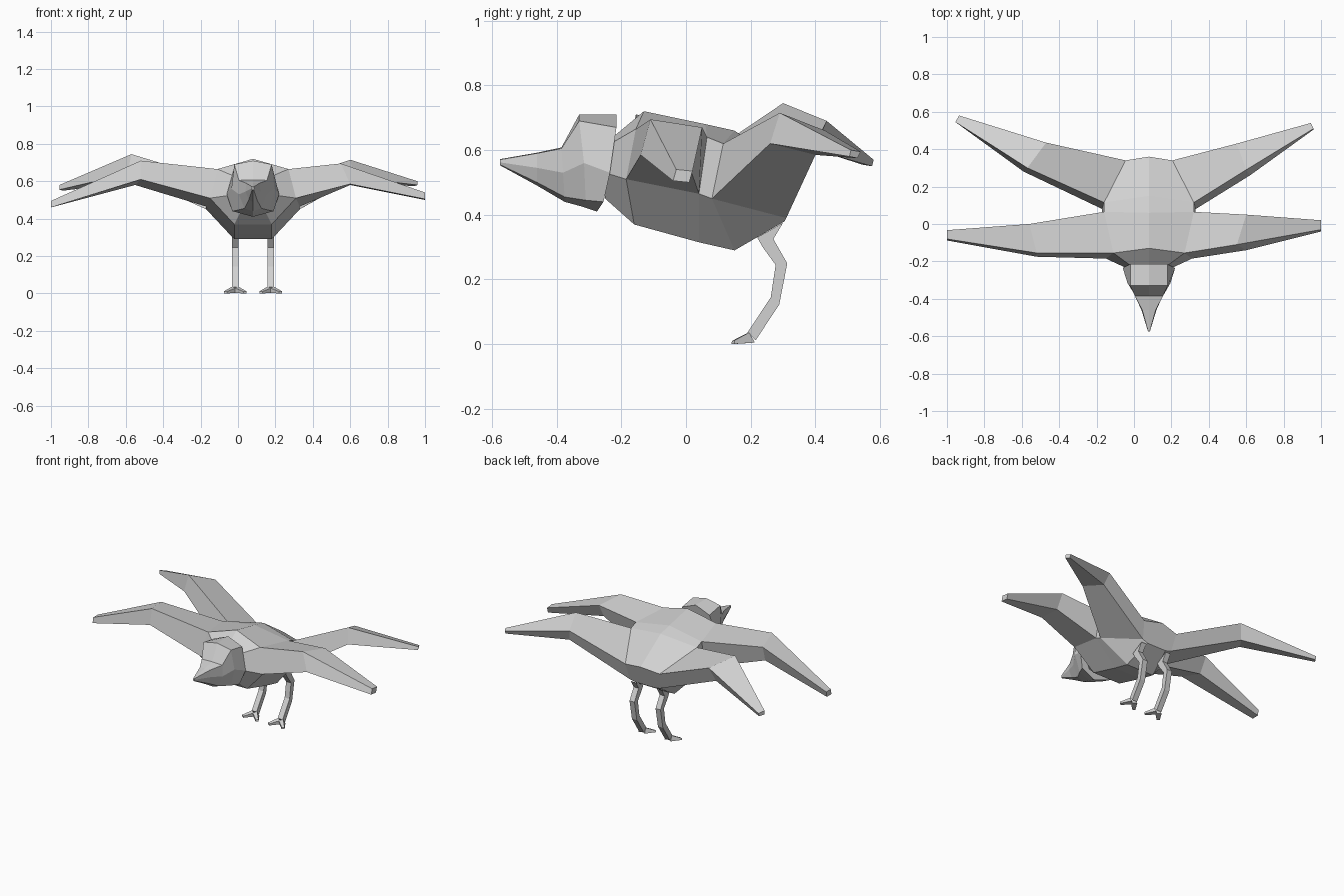
import bpy, bmesh
from mathutils import Vector

cube = bpy.data.objects.get("Cube")
if cube:
    bpy.data.objects.remove(cube)

CX = 0.08  # centre line of the bird

grey = bpy.data.materials.new("pale_grey")
grey.use_nodes = True
colour = (0.64, 0.64, 0.64, 1)
grey.diffuse_color = colour
grey.node_tree.nodes["Principled BSDF"].inputs["Base Color"].default_value = colour


def finish(name, bm):
    bmesh.ops.recalc_face_normals(bm, faces=bm.faces[:])
    mesh = bpy.data.meshes.new(name)
    bm.to_mesh(mesh)
    bm.free()
    mesh.materials.append(grey)
    ob = bpy.data.objects.new(name, mesh)
    bpy.context.collection.objects.link(ob)
    return ob


def full_ring(bm, half):
    """Mirror half a cross-section (offset, y, z) about the centre line."""
    right = [bm.verts.new((CX + x, y, z)) for x, y, z in half]
    left = [bm.verts.new((CX - x, y, z)) for x, y, z in reversed(half) if x > 0]
    return right + left


def bridge(bm, a, b, skip=()):
    n = len(a)
    for i in range(n):
        if i not in skip:
            j = (i + 1) % n
            bm.faces.new((a[i], a[j], b[j], b[i]))


# Body: each section lists top centre, upper side, lower side, belly
body_sections = [
    [(0, -0.25, 0.62), (0.06, -0.25, 0.61), (0.09, -0.25, 0.53), (0.06, -0.25, 0.45)],
    [(0, -0.13, 0.72), (0.19, -0.155, 0.665), (0.23, -0.185, 0.51), (0.10, -0.16, 0.37)],
    [(0, 0.06, 0.68), (0.24, 0.065, 0.64), (0.25, 0.04, 0.465), (0.10, 0.04, 0.315)],
    [(0, 0.15, 0.66), (0.24, 0.115, 0.62), (0.25, 0.08, 0.45), (0.10, 0.15, 0.29)],
    [(0, 0.36, 0.52), (0.125, 0.34, 0.50), (0.11, 0.31, 0.39), (0.07, 0.305, 0.38)],
]
bm = bmesh.new()
rings = [full_ring(bm, s) for s in body_sections]
for k in range(4):
    # leave the side panels open where wings grow out
    bridge(bm, rings[k], rings[k + 1], skip=(1, 5) if k in (1, 3) else ())
bm.faces.new(rings[0])
bm.faces.new(rings[-1])

# Wings: elbow and tip quads as front upper, front lower, rear lower, rear upper
wings = [
    (1, 1, [(0.55, -0.11, 0.695), (0.60, -0.14, 0.585), (0.60, 0.00, 0.58), (0.60, 0.05, 0.67)],
           [(1, -0.03, 0.54), (1, -0.04, 0.505), (1, 0.01, 0.50), (1, 0.02, 0.535)]),
    (1, -1, [(-0.52, -0.155, 0.71), (-0.52, -0.175, 0.61), (-0.55, -0.04, 0.58), (-0.56, 0.0, 0.685)],
            [(-1, -0.08, 0.495), (-1, -0.088, 0.46), (-1, -0.04, 0.46), (-1, -0.033, 0.495)]),
    (3, 1, [(0.60, 0.29, 0.715), (0.62, 0.26, 0.62), (0.57, 0.40, 0.585), (0.55, 0.43, 0.66)],
           [(0.96, 0.51, 0.60), (0.96, 0.505, 0.58), (0.945, 0.53, 0.575), (0.945, 0.54, 0.595)]),
    (3, -1, [(-0.57, 0.30, 0.745), (-0.59, 0.28, 0.64), (-0.50, 0.40, 0.60), (-0.47, 0.435, 0.69)],
            [(-0.955, 0.545, 0.58), (-0.955, 0.545, 0.555), (-0.935, 0.575, 0.55), (-0.935, 0.58, 0.57)]),
]
for k, side, elbow, tip in wings:
    up, low = (1, 2) if side > 0 else (6, 5)
    root = [rings[k][up], rings[k][low], rings[k + 1][low], rings[k + 1][up]]
    elbow = [bm.verts.new(p) for p in elbow]
    tip = [bm.verts.new(p) for p in tip]
    bridge(bm, root, elbow)
    bridge(bm, elbow, tip)
    bm.faces.new(tip)
finish("body_and_wings", bm)

# Head and beak: top centre, top corner, cheek, jaw, chin
head_sections = [
    [(0, -0.575, 0.572), (0.004, -0.575, 0.570), (0.005, -0.575, 0.562), (0.004, -0.575, 0.555), (0, -0.575, 0.553)],
    [(0, -0.46, 0.592), (0.036, -0.46, 0.59), (0.04, -0.46, 0.545), (0.022, -0.46, 0.50), (0, -0.46, 0.49)],
    [(0, -0.385, 0.608), (0.075, -0.385, 0.605), (0.075, -0.38, 0.53), (0.045, -0.375, 0.455), (0, -0.375, 0.44)],
    [(0, -0.33, 0.71), (0.10, -0.33, 0.69), (0.115, -0.315, 0.56), (0.085, -0.31, 0.445), (0, -0.32, 0.425)],
    [(0, -0.215, 0.71), (0.10, -0.215, 0.67), (0.14, -0.235, 0.53), (0.11, -0.255, 0.44), (0, -0.275, 0.41)],
]
bm = bmesh.new()
rings = [full_ring(bm, s) for s in head_sections]
for a, b in zip(rings, rings[1:]):
    bridge(bm, a, b)
bm.faces.new(rings[0])
bm.faces.new(rings[-1])
finish("head_and_beak", bm)

# Legs: pairs of front and back (y, z) points from hip to ankle
leg_path = [((0.22, 0.33), (0.30, 0.375)), ((0.237, 0.30), (0.27, 0.325)),
            ((0.277, 0.245), (0.313, 0.25)), ((0.262, 0.145), (0.288, 0.122)),
            ((0.19, 0.036), (0.215, 0.012))]
W = 0.018
for side, name in ((1, "left"), (-1, "right")):
    x = CX + side * 0.095
    bm = bmesh.new()
    rings = []
    for f, b in leg_path:
        rings.append([bm.verts.new((x + dx, *p)) for dx, p in ((-W, f), (W, f), (W, b), (-W, b))])
    for a, b in zip(rings, rings[1:]):
        bridge(bm, a, b)
    bm.faces.new(rings[0])
    bm.faces.new(rings[-1])
    finish(name + "_leg", bm)

    # Two splayed wedge toes
    bm = bmesh.new()
    for t in (-1, 1):
        base = [bm.verts.new((x + t * dx, y, z)) for dx, y, z in
                ((-0.004, 0.18, 0.03), (0.018, 0.195, 0.036), (0.022, 0.213, 0.005), (-0.008, 0.19, 0.004))]
        tip = [bm.verts.new((x + t * dx, y, z)) for dx, y, z in
               ((0.045, 0.142, 0.010), (0.060, 0.150, 0.012), (0.060, 0.150, 0.001), (0.045, 0.140, 0.0))]
        bridge(bm, base, tip)
        bm.faces.new(base)
        bm.faces.new(tip)
    finish(name + "_foot", bm)
